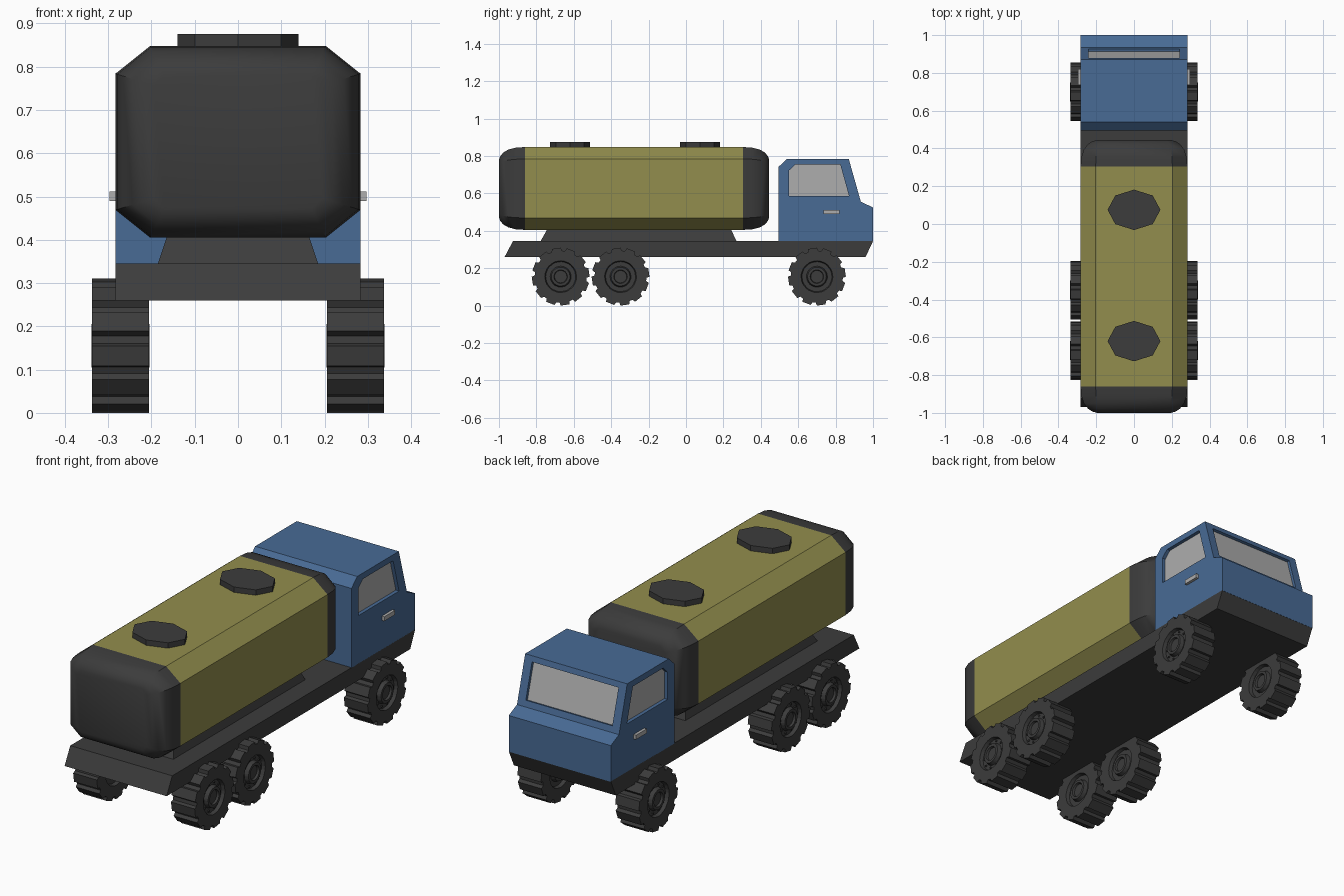
import bpy, bmesh
from math import sin, cos, pi
from mathutils import Vector

if "Cube" in bpy.data.objects:
    bpy.data.objects.remove(bpy.data.objects["Cube"])


def mat(name, rgb):
    m = bpy.data.materials.new(name)
    m.diffuse_color = (*rgb, 1)
    m.use_nodes = True
    m.node_tree.nodes["Principled BSDF"].inputs["Base Color"].default_value = m.diffuse_color
    return m


DARK = mat("dark_grey", (0.045, 0.045, 0.045))
OLIVE = mat("olive", (0.29, 0.27, 0.075))
BLUE = mat("blue", (0.065, 0.145, 0.30))
GLASS = mat("glass", (0.42, 0.42, 0.42))


def loft(name, rings, material, cap=True):
    """Skin a list of equal-length point rings, capping both ends."""
    bm = bmesh.new()
    vr = [[bm.verts.new(p) for p in r] for r in rings]
    n = len(vr[0])
    for a, b in zip(vr, vr[1:]):
        for i in range(n):
            j = (i + 1) % n
            bm.faces.new((a[i], a[j], b[j], b[i]))
    if cap:
        bm.faces.new(vr[0])
        bm.faces.new(vr[-1])
    bmesh.ops.recalc_face_normals(bm, faces=bm.faces)
    me = bpy.data.meshes.new(name)
    bm.to_mesh(me)
    bm.free()
    ob = bpy.data.objects.new(name, me)
    bpy.context.collection.objects.link(ob)
    if material:
        me.materials.append(material)
    return ob


def prism(name, yz, x0, x1, material):
    return loft(name, [[(x, y, z) for y, z in yz] for x in (x0, x1)], material)


def rect(hx, y0, y1, z):
    return [(-hx, y0, z), (hx, y0, z), (hx, y1, z), (-hx, y1, z)]


# Chassis and tank cradle
W = 0.283
prism("chassis", [(-0.97, 0.26), (0.96, 0.26), (1.0, 0.345), (-0.925, 0.345)], -W, W, DARK)
loft("tank_cradle", [rect(0.187, -0.78, 0.272, 0.34), rect(0.16, -0.735, 0.235, 0.42)], DARK)


# Tank: chamfered-box section, ends rounding down to a smaller face
def section(y, f):
    hx, z0, z1 = W - 0.088 * f, 0.405 + 0.067 * f, 0.848 - 0.068 * f
    cx, cz = 0.08 - 0.055 * f, 0.064 - 0.04 * f
    half = [(hx - cx, z0), (hx, z0 + cz), (hx, z1 - cz), (hx - cx, z1)]
    return [(x, y, z) for x, z in half] + [(-x, y, z) for x, z in reversed(half)]


Y0, Y1 = -0.86, 0.305
loft("tank_body", [section(Y0, 0), section(Y1, 0)], OLIVE, cap=False)
CURVE = [(0, 0), (0.05, 0.05), (0.09, 0.2), (0.118, 0.45), (0.133, 0.72), (0.14, 1)]
for name, y, s in (("tank_rear_end", Y0, -1), ("tank_front_end", Y1, 1)):
    end = loft(name, [section(y + s * d, f) for d, f in CURVE], DARK)
    bpy.ops.object.select_all(action='DESELECT')
    end.select_set(True)
    bpy.context.view_layer.objects.active = end
    bpy.ops.object.shade_smooth_by_angle(angle=0.6)

# Octagonal filler hatches
for k, y in enumerate((0.075, -0.62)):
    loft(f"tank_hatch_{k + 1}", [[(0.14 * cos(i * pi / 4), y + 0.107 * sin(i * pi / 4), z)
                                  for i in range(8)] for z in (0.84, 0.875)], DARK)

# Cab
cab = prism("cab", [(0.495, 0.343), (0.495, 0.742), (0.54, 0.785), (0.87, 0.785),
                    (0.935, 0.555), (1.0, 0.525), (1.0, 0.343)], -W, W, BLUE)


def recess(cutter):
    """Cut a window recess into the cab, then discard the cutter."""
    mod = cab.modifiers.new("recess", 'BOOLEAN')
    mod.operation, mod.object, mod.solver = 'DIFFERENCE', cutter, 'EXACT'
    bpy.context.view_layer.objects.active = cab
    bpy.ops.object.modifier_apply(modifier=mod.name)
    bpy.data.objects.remove(cutter)


# Side windows and door handles
WINDOW = [(0.55, 0.585), (0.55, 0.722), (0.585, 0.755), (0.825, 0.755), (0.872, 0.585)]
for side, s in (("left", -1), ("right", 1)):
    recess(prism("cutter", WINDOW, s * (W - 0.022), s * (W + 0.05), None))
    prism(f"{side}_window", WINDOW, s * (W - 0.026), s * (W - 0.018), GLASS)
    prism(f"{side}_door_handle", [(0.735, 0.49), (0.82, 0.49), (0.82, 0.512), (0.735, 0.512)],
          s * (W - 0.01), s * 0.297, GLASS)

# Windscreen, set into the sloping front
top, low = Vector((0.87, 0.785)), Vector((0.935, 0.555))
along = (low - top).normalized()
out = Vector((-along.y, along.x))


def screen(d0, d1):
    return [tuple(top + along * t + out * d)
            for t, d in ((0.028, d0), (0.208, d0), (0.208, d1), (0.028, d1))]


recess(prism("cutter", screen(-0.018, 0.05), -0.24, 0.24, None))
prism("windscreen", screen(-0.022, -0.014), -0.24, 0.24, GLASS)

# Wheels: lugged tyre with a dished hub on both faces
LUGS, R = 12, 0.155
STEPS = ((0.0, R), (0.58, R), (0.68, 0.139), (0.92, 0.139))
TREAD = [(2 * pi * (k + t) / LUGS, r) for k in range(LUGS) for t, r in STEPS]
HUB = [(0.0655, 0.085), (0.048, 0.080), (0.048, 0.056), (0.067, 0.050), (0.067, 0.036), (0.056, 0.033)]


def wheel(name, cx, cy):
    def ring(x, r=None):
        return [(cx + x, cy + (r or q) * cos(a), R + (r or q) * sin(a)) for a, q in TREAD]
    outer = [ring(0.0655)] + [ring(x, r) for x, r in HUB]
    inner = [ring(-0.0655)] + [ring(-x, r) for x, r in HUB]
    loft(name, inner[::-1] + outer, DARK)
    # wheel bolts
    s = 1 if cx > 0 else -1
    for b in range(10):
        a = 2 * pi * b / 10
        y, z = cy + 0.068 * cos(a), R + 0.068 * sin(a)
        loft(f"{name}_bolt_{b + 1}", [[(cx + s * x, y + 0.005 * cos(i * pi / 3), z + 0.005 * sin(i * pi / 3))
                                      for i in range(6)] for x in (0.045, 0.054)], DARK)


for axle, y in (("rear", -0.67), ("middle", -0.35), ("front", 0.70)):
    for side, s in (("left", -1), ("right", 1)):
        wheel(f"{axle}_{side}_wheel", s * 0.2715, y)
